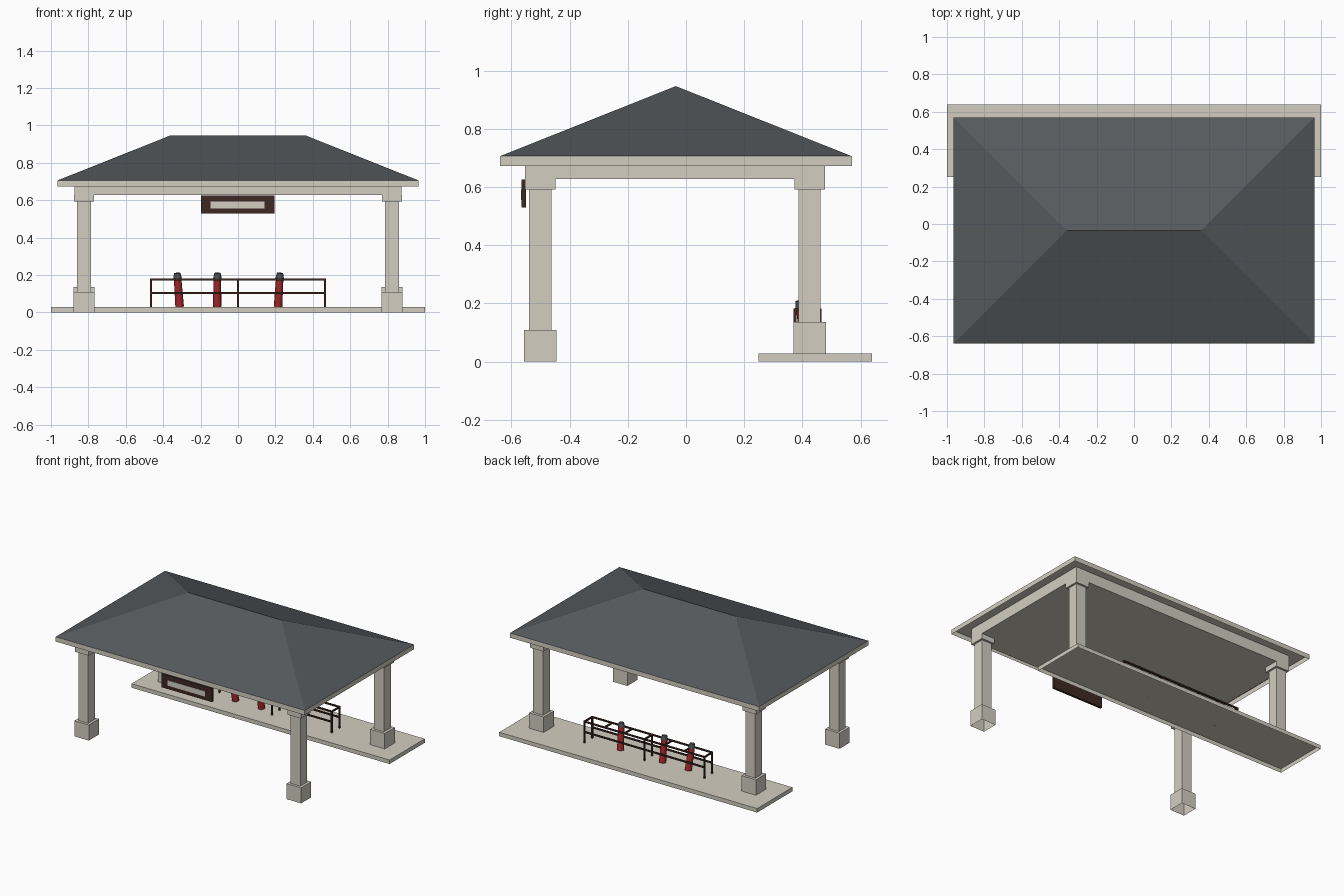
import bpy, bmesh
from mathutils import Vector

if "Cube" in bpy.data.objects:
    bpy.data.objects.remove(bpy.data.objects["Cube"])


def material(name, rgb):
    m = bpy.data.materials.new(name)
    m.diffuse_color = (*rgb, 1)
    m.use_nodes = True
    m.node_tree.nodes["Principled BSDF"].inputs["Base Color"].default_value = m.diffuse_color
    return m


STONE = material("warm stone", (0.65, 0.617, 0.535))
ROOF = material("slate grey", (0.092, 0.102, 0.11))
BROWN = material("dark brown", (0.048, 0.022, 0.016))
RED = material("bag red", (0.38, 0.022, 0.025))
GREY = material("bag grey", (0.07, 0.08, 0.085))


def finish(name, bm, mat):
    me = bpy.data.meshes.new(name)
    bm.to_mesh(me)
    bm.free()
    me.materials.append(mat)
    ob = bpy.data.objects.new(name, me)
    bpy.context.collection.objects.link(ob)
    return ob


def box(name, lo, hi, mat, open_bottom=False):
    lo, hi = Vector(lo), Vector(hi)
    bm = bmesh.new()
    bmesh.ops.create_cube(bm, size=1)
    for v in bm.verts:
        v.co = (lo + hi) / 2 + v.co * (hi - lo)
    if open_bottom:
        bm.normal_update()
        bmesh.ops.delete(bm, geom=[f for f in bm.faces if f.normal.z < -0.5],
                         context='FACES')
    return finish(name, bm, mat)


def tube(name, a, b, r1, r2, mat, sides=12):
    a, b = Vector(a), Vector(b)
    bm = bmesh.new()
    bmesh.ops.create_cone(bm, cap_ends=True, segments=sides, radius1=r1,
                          radius2=r2, depth=(b - a).length)
    for f in bm.faces:
        f.smooth = len(f.verts) == 4
    for e in bm.edges:
        e.smooth = all(len(f.verts) == 4 for f in e.link_faces)
    ob = finish(name, bm, mat)
    ob.location = (a + b) / 2
    ob.rotation_euler = (b - a).to_track_quat('Z', 'Y').to_euler()


# Paved slab at the back, open underneath
box("slab", (-1, 0.25, 0), (1, 0.64, 0.028), STONE, True)

# Four columns with base and cap; the back pair stands on the slab
CX = 0.823
for side, sx in (("left", -CX), ("right", CX)):
    for row, y, z0, z1 in (("front", -0.501, 0, 0.109),
                           ("back", 0.425, 0.028, 0.136)):
        for part, h, za, zb in (("base", 0.056, z0, z1),
                                ("column", 0.038, z1, 0.592),
                                ("cap", 0.0525, 0.592, 0.627)):
            box(f"{row}_{side}_{part}", (sx - h, y - h, za),
                (sx + h, y + h, zb), STONE, part == "base")

# Solid beam block with a flat ceiling, resting on the caps
box("beam_block", (-0.875, -0.553, 0.627), (0.875, 0.477, 0.704), STONE)

# Eave fascia, open underneath
RX, RY0, RY1, EAVE = 0.965, -0.64, 0.57, 0.706
box("eave_fascia", (-RX, RY0, 0.673), (RX, RY1, EAVE), STONE, True)

# Hipped roof
bm = bmesh.new()
mid = (RY0 + RY1) / 2
a, b, c, d, l, r = [bm.verts.new(p) for p in (
    (-RX, RY0, EAVE), (RX, RY0, EAVE), (RX, RY1, EAVE), (-RX, RY1, EAVE),
    (-0.36, mid, 0.947), (0.36, mid, 0.947))]
for f in ((a, b, r, l), (b, c, r), (c, d, l, r), (d, a, l)):
    bm.faces.new(f)
finish("hipped_roof", bm, ROOF)

# Hanging sign with a pale panel
box("sign_board", (-0.198, -0.566, 0.53), (0.195, -0.55, 0.626), BROWN)
box("sign_panel", (-0.147, -0.568, 0.555), (0.142, -0.564, 0.592), STONE)

# Bag rack: two rows of posts and rails joined by cross bars
T = 0.005
X = 0.465
for row, y in (("front", 0.375), ("back", 0.46)):
    for i, x in enumerate((-X, 0, X)):
        box(f"rack_{row}_post_{i}", (x - T, y - T, 0.029),
            (x + T, y + T, 0.182), BROWN)
    for level, z in (("lower", 0.105), ("upper", 0.177)):
        box(f"rack_{row}_{level}_rail", (-X, y - T, z - T),
            (X, y + T, z + T), BROWN)
for i in range(7):
    x = -X + i * X / 3
    box(f"rack_cross_bar_{i}", (x - T, 0.375, 0.172), (x + T, 0.46, 0.182), BROWN)

# Leaning bags with grey tops
for i, (x0, x1) in enumerate(((-0.312, -0.323), (-0.112, -0.11), (0.214, 0.223))):
    foot, neck = Vector((x0, 0.42, 0.031)), Vector((x1, 0.398, 0.182))
    tube(f"bag_body_{i}", foot, neck, 0.023, 0.02, RED)
    tube(f"bag_top_{i}", neck, neck + (neck - foot) * 0.19, 0.023, 0.017, GREY)
